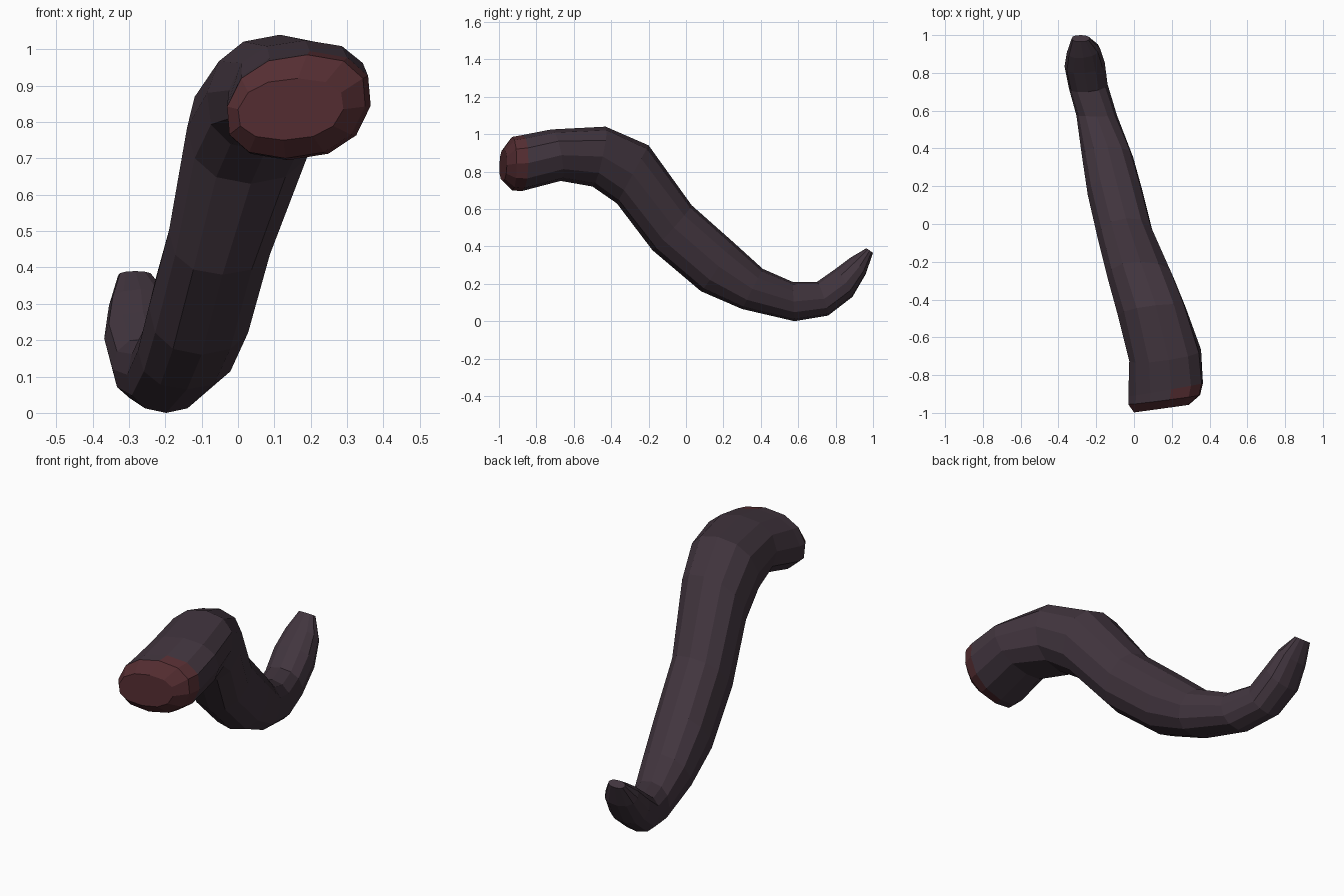
import bpy, bmesh, math
from mathutils import Vector

if "Cube" in bpy.data.objects:
    bpy.data.objects.remove(bpy.data.objects["Cube"])

def material(name, rgb):
    m = bpy.data.materials.new(name)
    m.diffuse_color = (*rgb, 1)
    m.use_nodes = True
    m.node_tree.nodes["Principled BSDF"].inputs["Base Color"].default_value = m.diffuse_color
    return m

def soft(v):
    # slightly squared circle
    return math.copysign(abs(v) ** 0.88, v) if abs(v) > 1e-6 else 0.0

SIDES = 12
# cross-sections: top (y, z), bottom (y, z), left x, right x, sideways slant in y, top lean in x
sections = [
    (-0.975, 0.92, -0.98, 0.75, 0.00, 0.29, 0.02, 0.02),
    (-0.93, 0.985, -0.93, 0.70, -0.03, 0.35, 0.025, 0.03),
    (-0.875, 0.995, -0.88, 0.695, -0.03, 0.365, 0.035, 0.03),
    (-0.72, 1.025, -0.67, 0.75, -0.025, 0.355, 0.03, 0.02),
    (-0.43, 1.04, -0.50, 0.72, -0.085, 0.275, 0.02, 0.02),
    (-0.20, 0.94, -0.37, 0.63, -0.14, 0.21, 0.0, 0.0),
    (0.03, 0.62, -0.18, 0.38, -0.19, 0.105, 0.01, 0.0),
    (0.25, 0.425, 0.08, 0.16, -0.245, 0.045, 0.01, 0.0),
    (0.41, 0.28, 0.30, 0.065, -0.275, -0.005, 0.0, 0.0),
    (0.57, 0.21, 0.58, 0.0, -0.305, -0.09, 0.0, 0.0),
    (0.70, 0.21, 0.76, 0.03, -0.345, -0.14, 0.01, 0.0),
    (0.80, 0.28, 0.89, 0.13, -0.368, -0.155, 0.01, 0.0),
    (0.88, 0.34, 0.96, 0.25, -0.355, -0.18, 0.01, 0.0),
    (0.965, 0.39, 1.0, 0.365, -0.33, -0.235, 0.0, 0.0),
]

bm = bmesh.new()
rings = []
for yt, zt, yb, zb, xl, xr, slant, lean in sections:
    top, bottom = Vector((lean, yt, zt)), Vector((-lean, yb, zb))
    centre = (top + bottom) / 2 + Vector(((xl + xr) / 2, 0, 0))
    up = (top - bottom) / 2
    side = Vector(((xr - xl) / 2, slant, 0))
    rings.append([bm.verts.new(centre + up * soft(math.cos(a)) + side * soft(math.sin(a)))
                  for a in (2 * math.pi * i / SIDES for i in range(SIDES))])

# skin of the body; the cut end is red, wrapping a little over the right side
for r in range(len(rings) - 1):
    for i in range(SIDES):
        j = (i + 1) % SIDES
        f = bm.faces.new((rings[r][i], rings[r][j], rings[r + 1][j], rings[r + 1][i]))
        f.material_index = 1 if r == 0 or (r == 1 and i < SIDES / 2) else 0
bm.faces.new(rings[0]).material_index = 1
bm.faces.new(rings[-1])
bmesh.ops.recalc_face_normals(bm, faces=bm.faces[:])

mesh = bpy.data.meshes.new("curved_tentacle")
bm.to_mesh(mesh)
bm.free()
mesh.materials.append(material("dark purple skin", (0.053, 0.035, 0.048)))
mesh.materials.append(material("dark red flesh", (0.092, 0.027, 0.032)))
bpy.context.collection.objects.link(bpy.data.objects.new("curved_tentacle", mesh))
